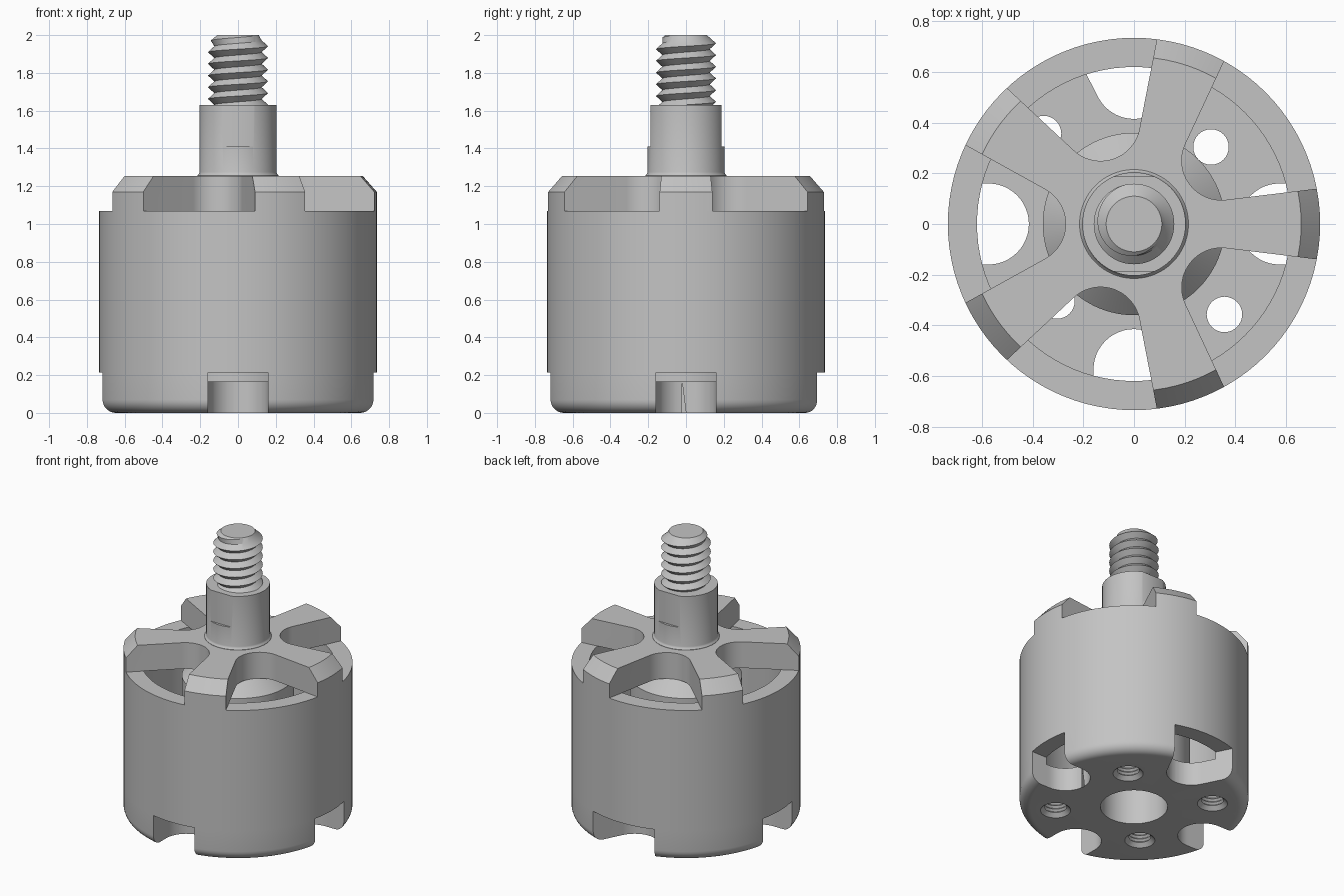
import bpy, bmesh
from math import sin, cos, pi, radians, hypot
from mathutils import Vector, Matrix

if "Cube" in bpy.data.objects:
    bpy.data.objects.remove(bpy.data.objects["Cube"])

metal = bpy.data.materials.new("grey metal")
metal.use_nodes = True
GREY = (0.55, 0.55, 0.55, 1)
metal.diffuse_color = GREY
metal.node_tree.nodes["Principled BSDF"].inputs["Base Color"].default_value = GREY


def finish_mesh(name, bm):
    bmesh.ops.recalc_face_normals(bm, faces=bm.faces)
    mesh = bpy.data.meshes.new(name)
    bm.to_mesh(mesh)
    bm.free()
    mesh.materials.append(metal)
    ob = bpy.data.objects.new(name, mesh)
    bpy.context.collection.objects.link(ob)
    return ob


def lathe(name, profile, ring=False, steps=96, at=(0, 0)):
    """Revolve (radius, height) points; a ring closes on itself, a solid is capped."""
    bm = bmesh.new()
    rows = [[bm.verts.new((at[0] + r * cos(2 * pi * j / steps),
                           at[1] + r * sin(2 * pi * j / steps), z))
             for j in range(steps)] for r, z in profile]
    pairs = list(zip(rows, rows[1:]))
    if ring:
        pairs.append((rows[-1], rows[0]))
    else:
        bm.faces.new(rows[0])
        bm.faces.new(rows[-1])
    for a, b in pairs:
        for j in range(steps):
            k = (j + 1) % steps
            bm.faces.new((a[j], a[k], b[k], b[j]))
    return finish_mesh(name, bm)


def slot(name, angle, centre, radius, flare, z0, z1):
    """Prism with a round inner end, opening outward with flared flanks."""
    f = radians(flare)
    arc = [pi / 2 + f + (pi - 2 * f) * i / 24 for i in range(25)]
    pts = [(centre + radius * cos(t), radius * sin(t)) for t in arc]
    reach = 0.8
    ends = [(p[0] + reach * cos(f), p[1] + s * reach * sin(f))
            for p, s in ((pts[-1], -1), (pts[0], 1))]
    bm = bmesh.new()
    face = bm.faces.new([bm.verts.new((x, y, z0)) for x, y in pts + ends])
    new = bmesh.ops.extrude_face_region(bm, geom=[face])["geom"]
    top = [v for v in new if isinstance(v, bmesh.types.BMVert)]
    bmesh.ops.translate(bm, verts=top, vec=(0, 0, z1 - z0))
    bmesh.ops.rotate(bm, verts=bm.verts, matrix=Matrix.Rotation(radians(angle), 3, 'Z'))
    return finish_mesh(name, bm)


def box(name, centre, size):
    bm = bmesh.new()
    bmesh.ops.create_cube(bm, size=1)
    for v in bm.verts:
        v.co = Vector(c + s * p for c, s, p in zip(centre, size, v.co))
    return finish_mesh(name, bm)


def activate(ob):
    bpy.ops.object.select_all(action='DESELECT')
    ob.select_set(True)
    bpy.context.view_layer.objects.active = ob


def cut(ob, cutters):
    activate(ob)
    for c in cutters:
        mod = ob.modifiers.new("cut", 'BOOLEAN')
        mod.operation = 'DIFFERENCE'
        mod.solver = 'EXACT'
        mod.object = c
        bpy.ops.object.modifier_apply(modifier=mod.name)
        bpy.data.objects.remove(c)


def smooth(ob):
    activate(ob)
    bpy.ops.object.shade_smooth_by_angle(angle=radians(30))


R, INNER, SEAM, RIM = 0.735, 0.62, 0.215, 1.07

# Base with rounded lower edge, thin rim and central bearing tube
FILLET = 0.07
corner = [(R - FILLET + FILLET * sin(t), FILLET - FILLET * cos(t))
          for t in (i * pi / 16 for i in range(9))]
base = lathe("base", [(0.215, 0)] + corner +
             [(R, SEAM), (INNER, SEAM), (INNER, 0.165), (0.36, 0.165),
              (0.36, 0.98), (0.27, RIM), (0.215, RIM)], ring=True)

# Four side notches; the rear one flares outward
notches = [slot("notch_cutter", a, 0.575, 0.16, 27 if a == 90 else 0, -0.1, 0.3)
           for a in (0, 90, 180, 270)]

# Threaded, countersunk mounting holes on two bolt circles
thread_profile = [(0.1, -0.02), (0.097, 0)]
thread_profile += [(0.07 if i % 2 == 0 else 0.083, 0.025 + 0.0125 * i) for i in range(11)]
thread_profile += [(0.07, 0.2)]
holes = [lathe("hole_cutter", thread_profile, steps=32,
               at=(d * cos(radians(a)), d * sin(radians(a))))
         for a, d in ((45, 0.43), (225, 0.43), (135, 0.505), (315, 0.505))]
cut(base, notches + holes)
smooth(base)

# Outer can
can = lathe("outer_can", [(INNER, SEAM), (R, SEAM), (R, RIM), (INNER, RIM)], ring=True)
smooth(can)

# Five-spoke top with chamfered outer edge
spokes = lathe("spoked_top", [(R, RIM), (R, 1.17), (0.66, 1.255)])
cut(spokes, [slot("pocket_cutter", 36 + 72 * k, 0.426, 0.156, 29, RIM - 0.1, 1.4)
             for k in range(5)])
smooth(spokes)

# Shaft with two wrench flats
shaft = lathe("shaft", [(0.215, 1.25), (0.215, 1.257), (0.207, 1.265), (0.204, 1.275),
                        (0.204, 1.63)])
cut(shaft, [box("flat_cutter", (0, s * 0.287, 1.61), (1, 0.2, 0.4)) for s in (-1, 1)])
smooth(shaft)

# Helical screw thread with chamfered tip
LOW, TOP, PITCH, STEPS = 1.6, 2.0, 0.062, 64
bm = bmesh.new()
rows = []
for i in range(18):
    row = []
    for j in range(STEPS + 1):
        z = LOW + PITCH * (i / 2 - 1 + j / STEPS)
        z = min(max(z, LOW), TOP)
        r = min(0.159 if i % 2 else 0.125, 0.11 + 1.2 * (TOP - z))
        a = 2 * pi * j / STEPS
        row.append(bm.verts.new((r * cos(a), r * sin(a), z)))
    rows.append(row)
for a, b in zip(rows, rows[1:]):
    for j in range(STEPS):
        bm.faces.new((a[j], a[j + 1], b[j + 1], b[j]))
bmesh.ops.remove_doubles(bm, verts=bm.verts, dist=0.0002)
tip = [v for v in bm.verts if v.co.z > TOP - 0.0001 and hypot(v.co.x, v.co.y) < 0.112]
tip.sort(key=lambda v: Vector((1, 0)).angle_signed(v.co.xy))
bm.faces.new(tip)
smooth(finish_mesh("screw_thread", bm))
